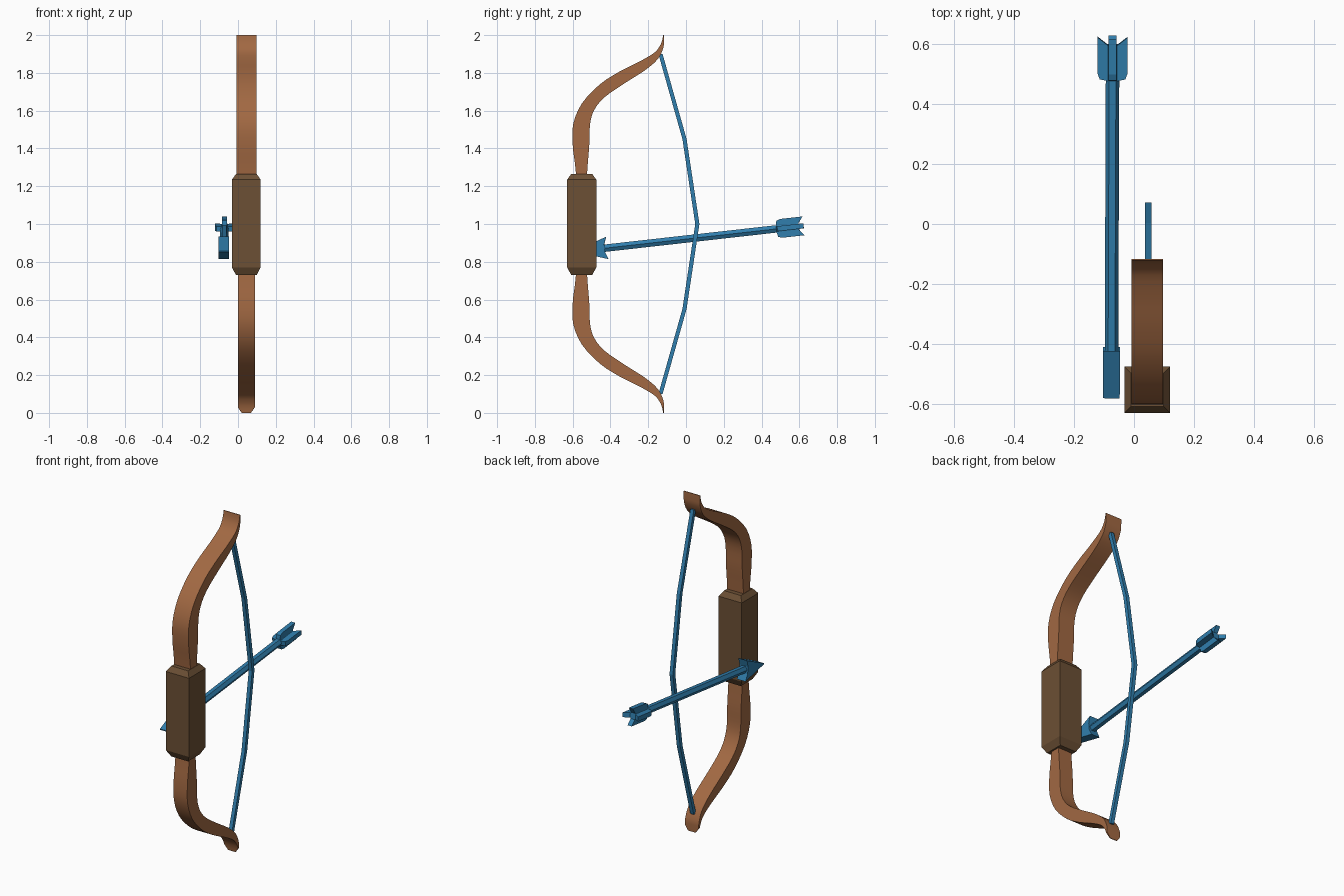
import bpy, bmesh, math
from mathutils import Vector, Matrix

if "Cube" in bpy.data.objects:
    bpy.data.objects.remove(bpy.data.objects["Cube"])


def material(name, rgb):
    m = bpy.data.materials.new(name)
    m.diffuse_color = (*rgb, 1)
    m.use_nodes = True
    m.node_tree.nodes["Principled BSDF"].inputs["Base Color"].default_value = m.diffuse_color
    return m


WOOD = material("wood", (0.36, 0.14, 0.055))
WRAP = material("grip_wrap", (0.15, 0.08, 0.035))
BLUE = material("blue", (0.03, 0.21, 0.42))
BOW_X = 0.044


def finish(name, bm, mat, smooth=False):
    bmesh.ops.recalc_face_normals(bm, faces=bm.faces)
    me = bpy.data.meshes.new(name)
    bm.to_mesh(me)
    bm.free()
    ob = bpy.data.objects.new(name, me)
    bpy.context.collection.objects.link(ob)
    me.materials.append(mat)
    if smooth:
        bpy.context.view_layer.objects.active = ob
        ob.select_set(True)
        bpy.ops.object.shade_smooth_by_angle(angle=math.radians(35))
        ob.select_set(False)
    return ob


def loft(name, rings, mat, smooth=False):
    """Skin equal-sized rings of points and cap both ends."""
    bm = bmesh.new()
    vr = [[bm.verts.new(p) for p in r] for r in rings]
    n = len(vr[0])
    for a, b in zip(vr, vr[1:]):
        for i in range(n):
            j = (i + 1) % n
            bm.faces.new((a[i], a[j], b[j], b[i]))
    bm.faces.new(vr[0])
    bm.faces.new(vr[-1])
    return finish(name, bm, mat, smooth)


def spline(pts, steps):
    """Catmull-Rom interpolation of the stations."""
    p = [Vector(q) for q in pts]
    p = [2 * p[0] - p[1]] + p + [2 * p[-1] - p[-2]]
    out = []
    for i in range(1, len(p) - 2):
        a, b, c, d = p[i - 1:i + 3]
        for k in range(steps):
            t = k / steps
            out.append(0.5 * (2 * b + (c - a) * t + (2 * a - 5 * b + 4 * c - d) * t * t
                              + (3 * b - a - 3 * c + d) * t ** 3))
    return out + [p[-2]]


# Limb stations: height above grip centre, with outer and inner (y, z)
OUTER = [(-.121, 1.0), (-.127, .97), (-.14, .94), (-.17, .905), (-.25, .858), (-.35, .808),
         (-.455, .74), (-.55, .64), (-.597, .53), (-.60, .42), (-.588, .32), (-.578, .22)]
INNER = [(-.117, 1.0), (-.117, .97), (-.121, .93), (-.15, .872), (-.22, .812), (-.325, .745),
         (-.43, .672), (-.485, .605), (-.508, .53), (-.512, .42), (-.52, .32), (-.527, .22)]


def limb(name, sign, half, tip_half):
    o, n = spline(OUTER, 3), spline(INNER, 3)
    rings = []
    for i, (a, b) in enumerate(zip(o, n)):
        w = half + (tip_half - half) * max(0, 1 - i / 3)
        rings.append([(BOW_X + s * w, q.x, 1 + sign * q.y)
                      for s, q in ((-1, a), (1, a), (1, b), (-1, b))])
    return loft(name, rings, WOOD, True)


limb("upper_limb", 1, 0.053, 0.053)
limb("lower_limb", -1, 0.045, 0.024)

# Grip: box with chamfered ends
rings = []
for z, k in ((.73, .72), (.77, 1), (1.235, 1), (1.265, .72)):
    rings.append([(BOW_X + sx * .076 * k, -.552 + sy * .077 * k, z)
                  for sx, sy in ((-1, -1), (1, -1), (1, 1), (-1, 1))])
loft("grip", rings, WRAP)

# Bowstring: bent four-sided cord
path = [(-.135, 1.9), (-.008, 1.45), (.06, 1.0), (-.008, .55), (-.135, .1)]
r = 0.011
loft("bowstring", [[(BOW_X + .003 + sx * r, y + sy * r, z)
                    for sx, sy in ((-1, -1), (1, -1), (1, 1), (-1, 1))]
                   for y, z in path], BLUE)

# Arrow frame: local y runs tip to tail, tilted up and slightly yawed
tip, tail = Vector((-.0755, -.58, .855)), Vector((-.071, .62, .99))
d = (tail - tip).normalized()
side = d.cross(Vector((0, 0, 1))).normalized()
up = side.cross(d)
FRAME = Matrix((side, d, up)).transposed().to_4x4()
FRAME.translation = tip


def plate(name, outline, thick, turn=0):
    """Flat plate in the arrow's (length, height) plane, turned about its axis."""
    rot = FRAME @ Matrix.Rotation(turn, 4, 'Y')
    return loft(name, [[rot @ Vector((s * thick / 2, y, z)) for y, z in outline]
                       for s in (-1, 1)], BLUE)


# Shaft
loft("arrow_shaft", [[FRAME @ Vector((.0225 * math.cos(a), y, .0225 * math.sin(a)))
                      for a in (math.tau * i / 6 for i in range(6))]
                     for y in (.06, 1.185)], BLUE)

# Head
plate("arrow_head", [(0, .003), (.165, .06), (.15, .02), (.15, -.02), (.165, -.06), (0, -.003)], .056)

# Four fletching vanes
for i in range(4):
    plate("fletching_%d" % (i + 1),
          [(1.06, 0), (1.07, .043), (1.09, .05), (1.21, .05), (1.185, .018), (1.185, 0)],
          .027, i * math.pi / 2)
